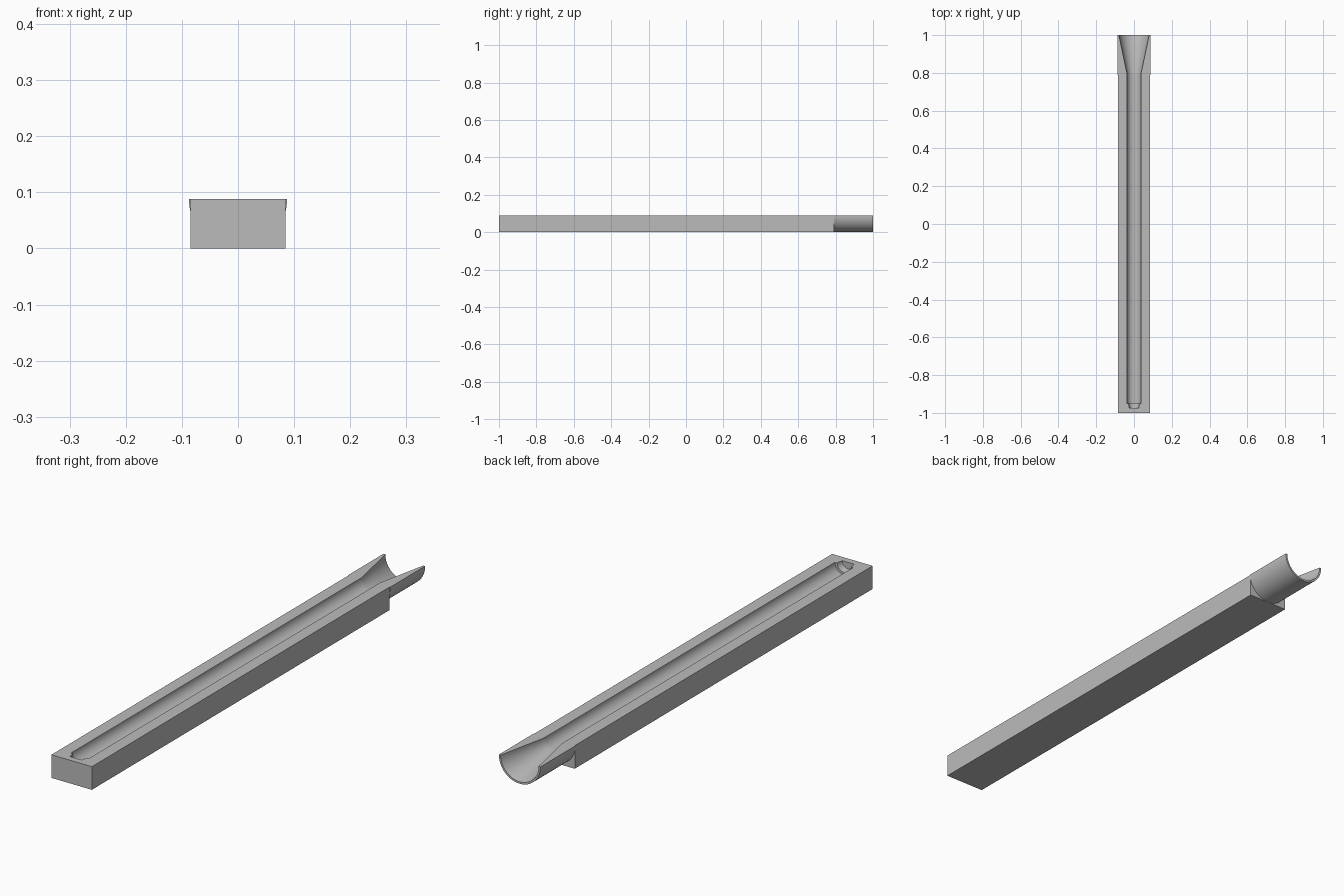
import bpy, bmesh, math
from mathutils import Vector

cube = bpy.data.objects.get("Cube")
if cube:
    bpy.data.objects.remove(cube)

TOP = 0.088      # height of the open face and of the bore axis
JOIN = 0.79      # where the block ends and the spout starts

grey = bpy.data.materials.new("plain_grey")
grey.use_nodes = True
grey.diffuse_color = (0.5, 0.5, 0.5, 1)
grey.node_tree.nodes["Principled BSDF"].inputs["Base Color"].default_value = (0.5, 0.5, 0.5, 1)


def finish(name, bm):
    bmesh.ops.recalc_face_normals(bm, faces=bm.faces)
    mesh = bpy.data.meshes.new(name)
    bm.to_mesh(mesh)
    bm.free()
    mesh.materials.append(grey)
    obj = bpy.data.objects.new(name, mesh)
    bpy.context.collection.objects.link(obj)
    return obj


def smooth(obj):
    bpy.ops.object.select_all(action='DESELECT')
    obj.select_set(True)
    bpy.context.view_layer.objects.active = obj
    bpy.ops.object.shade_smooth_by_angle(angle=math.radians(30))


def lathe(name, profile, half=False, steps=64):
    """Turn (radius, y) points around the bore axis; half keeps the lower side."""
    bm = bmesh.new()
    span = math.pi if half else 2 * math.pi
    rings = []
    for i in range(steps + 1 if half else steps):
        a = math.pi + span * i / steps
        rings.append([bm.verts.new((r * math.cos(a), y, TOP + r * math.sin(a)))
                      for r, y in profile])
    n = len(profile)
    for i in range(steps):
        a, b = rings[i], rings[(i + 1) % len(rings)]
        for j in range(n if half else n - 1):
            k = (j + 1) % n
            bm.faces.new((a[j], a[k], b[k], b[j]))
    if half:
        bm.faces.new(rings[0])
        bm.faces.new(rings[-1])
    else:
        bm.faces.new([r[0] for r in rings])
        bm.faces.new([r[-1] for r in rings])
    return finish(name, bm)


# Long block
bm = bmesh.new()
bmesh.ops.create_cube(bm, size=1)
bmesh.ops.scale(bm, vec=Vector((0.17, JOIN + 1, TOP)), verts=bm.verts)
bmesh.ops.translate(bm, vec=Vector((0, (JOIN - 1) / 2, TOP / 2)), verts=bm.verts)
block = finish("trough_block", bm)

# Round groove with a stepped narrow end
cutter = lathe("groove_cutter", [(0.025, -0.975), (0.029, -0.95), (0.038, -0.95), (0.038, 0.9)])
cutter.hide_render = True
cutter.hide_viewport = False
cut = block.modifiers.new("groove", 'BOOLEAN')
cut.operation = 'DIFFERENCE'
cut.solver = 'EXACT'
cut.object = cutter
bpy.context.view_layer.objects.active = block
block.select_set(True)
bpy.ops.object.modifier_apply(modifier=cut.name)
bpy.data.objects.remove(cutter)
smooth(block)

# Flared half-round spout
spout = lathe("flared_spout", [(0.0875, JOIN), (0.0875, 1), (0.08, 1), (0.038, 0.8), (0.038, JOIN)],
              half=True, steps=40)
smooth(spout)
